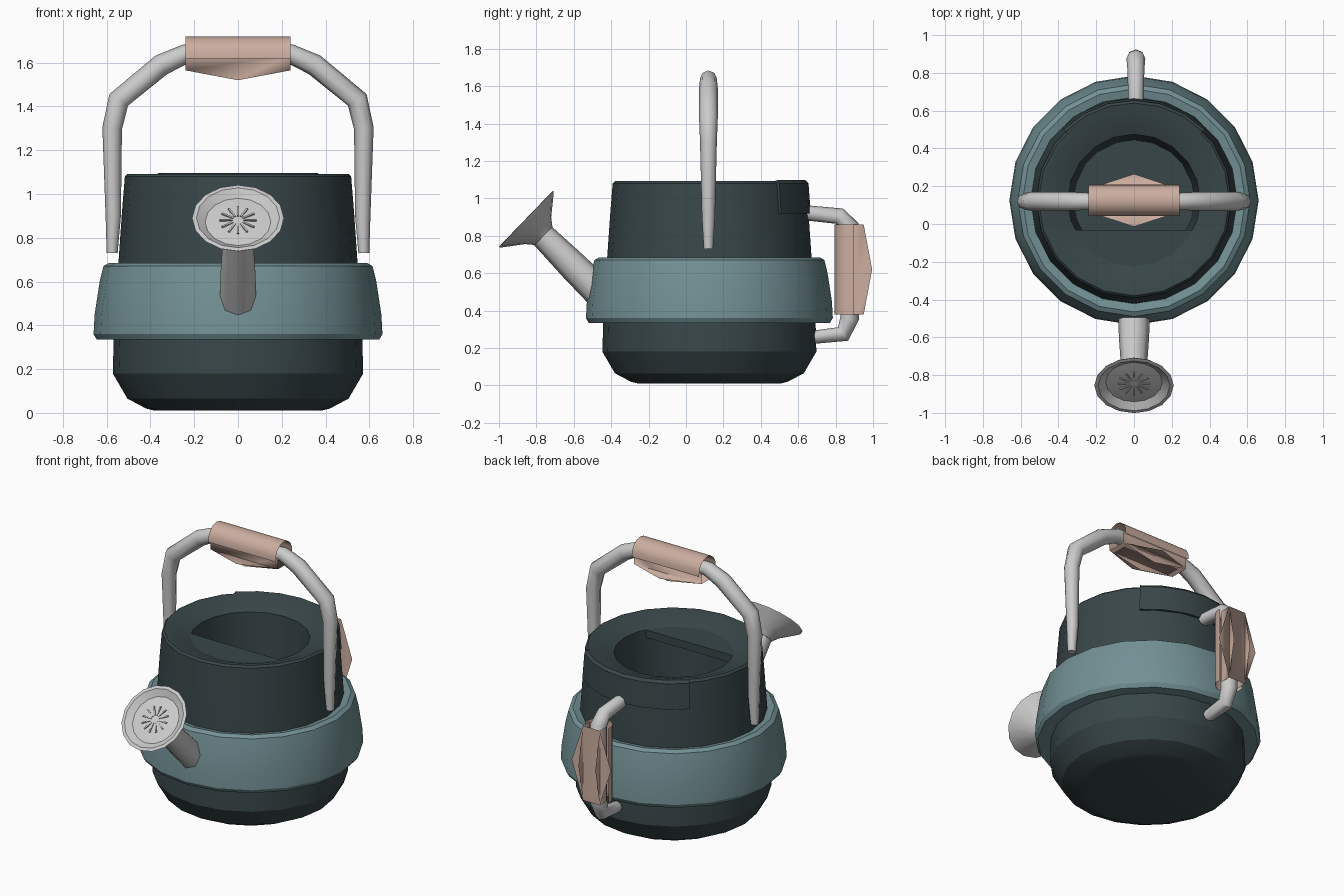
import bpy, bmesh, math
from mathutils import Matrix, Vector

if "Cube" in bpy.data.objects:
    bpy.data.objects.remove(bpy.data.objects["Cube"])

CY = 0.125  # body centre along y


def material(name, rgb):
    m = bpy.data.materials.new(name)
    m.diffuse_color = (*rgb, 1)
    m.use_nodes = True
    m.node_tree.nodes["Principled BSDF"].inputs["Base Color"].default_value = m.diffuse_color
    return m


DARK = material("dark_slate", (0.04, 0.062, 0.066))
TEAL = material("dusty_teal", (0.17, 0.28, 0.30))
PINK = material("pale_wood", (0.60, 0.42, 0.35))


def add_object(name, bm, mat=None, matrix=None, smooth=30):
    if matrix:
        bm.transform(matrix)
    me = bpy.data.meshes.new(name)
    bm.to_mesh(me)
    bm.free()
    ob = bpy.data.objects.new(name, me)
    bpy.context.collection.objects.link(ob)
    if mat:
        me.materials.append(mat)
    finish(ob, smooth)
    return ob


def finish(ob, smooth=30):
    bpy.ops.object.select_all(action='DESELECT')
    ob.select_set(True)
    bpy.context.view_layer.objects.active = ob
    bpy.ops.object.shade_smooth_by_angle(angle=math.radians(smooth))


def lathe(name, profile, mat=None, matrix=None, sides=20, arc=None, closed=False):
    """Spin (radius, height) points about z; arc = (start, end) for a partial turn."""
    bm = bmesh.new()
    a0, a1 = arc or (0, 2 * math.pi)
    pts = [bm.verts.new((r * math.cos(a0), r * math.sin(a0), z)) for r, z in profile]
    pairs = list(zip(pts, pts[1:])) + ([(pts[-1], pts[0])] if closed else [])
    edges = [bm.edges.new(p) for p in pairs]
    bmesh.ops.spin(bm, geom=pts + edges, cent=(0, 0, 0), axis=(0, 0, 1),
                   angle=a1 - a0, steps=sides)
    bmesh.ops.remove_doubles(bm, verts=bm.verts, dist=1e-4)
    if arc:
        bmesh.ops.holes_fill(bm, edges=bm.edges, sides=0)
    bmesh.ops.recalc_face_normals(bm, faces=bm.faces)
    return add_object(name, bm, mat, matrix)


def tube(name, path):
    """Tapered eight-sided tube through (x, y, z, radius) points."""
    cu = bpy.data.curves.new(name, 'CURVE')
    cu.dimensions = '3D'
    cu.bevel_depth, cu.bevel_resolution, cu.use_fill_caps = 1, 2, True
    sp = cu.splines.new('POLY')
    sp.points.add(len(path) - 1)
    for p, (x, y, z, r) in zip(sp.points, path):
        p.co, p.radius = (x, y, z, 1), r
    ob = bpy.data.objects.new(name, cu)
    bpy.context.collection.objects.link(ob)
    bpy.ops.object.select_all(action='DESELECT')
    ob.select_set(True)
    bpy.context.view_layer.objects.active = ob
    bpy.ops.object.convert(target='MESH')
    finish(bpy.context.object, 50)


def grip(name, matrix):
    """Split sleeve along local x: curled upper shell and peaked lower plates."""
    bm = bmesh.new()
    h, r = 0.24, 0.085

    def sheet(pts):
        bm.faces.new([bm.verts.new(p) for p in pts])

    ang = [math.radians(-10 + 25 * i) for i in range(9)]
    for a, b in zip(ang, ang[1:]):
        ya, za, yb, zb = (f(t) * r for t in (a, b) for f in (math.cos, math.sin))
        sheet([(-h, ya, za), (h, ya, za), (h, yb, zb), (-h, yb, zb)])
    # flat plate with side peaks
    sheet([(-h, -.06, -.07), (0, -.14, -.07), (h, -.06, -.07),
           (h, .06, -.07), (0, .14, -.07), (-h, .06, -.07)])
    # side plates with a downward peak
    for y in (-.06, .06):
        sheet([(-h, y, 0), (h, y, 0), (h, y, -.07), (0, y, -.115), (-h, y, -.07)])
    bmesh.ops.remove_doubles(bm, verts=bm.verts, dist=1e-4)
    add_object(name, bm, PINK, matrix)


at_body = Matrix.Translation((0, CY, 0))

# Body with sunken opening
lathe("can_body", [(0, .01), (.38, .01), (.42, .02), (.505, .065), (.572, .18), (.568, .335),
                   (.548, .66), (.53, .92), (.517, 1.08), (.505, 1.092), (.475, 1.09),
                   (.35, 1.04), (.32, .3), (0, .3)], DARK, at_body)

# Bulging middle band
lathe("middle_band", [(.55, .34), (.645, .335), (.66, .36), (.655, .45), (.632, .6),
                      (.615, .67), (.59, .685), (.53, .67)], TEAL, at_body, closed=True)

# Raised panel on the back of the rim
lathe("rear_rim_panel", [(.50, .92), (.542, .92), (.53, 1.08), (.515, 1.097), (.48, 1.09)],
      DARK, at_body, sides=6, arc=(math.radians(45), math.radians(135)), closed=True)

# Half cover over the front of the opening
bm = bmesh.new()
chord = math.asin(0.155 / 0.35)
rim = [math.pi + chord + (math.pi - 2 * chord) * i / 8 for i in range(9)]
face = bm.faces.new([bm.verts.new((.355 * math.cos(a), .355 * math.sin(a), 1.04)) for a in rim])
new = bmesh.ops.extrude_face_region(bm, geom=[face])["geom"]
bmesh.ops.translate(bm, vec=(0, 0, -.05), verts=[v for v in new if isinstance(v, bmesh.types.BMVert)])
bmesh.ops.recalc_face_normals(bm, faces=bm.faces)
add_object("half_cover", bm, DARK, at_body)

# Spout and sprinkler rose
tube("spout", [(0, -.44, .475, .085), (0, -.60, .635, .08), (0, -.77, .805, .068)])
to_rose = Matrix.Translation((0, -.855, .89)) @ Matrix.Rotation(math.radians(46), 4, 'X')
lathe("sprinkler_rose", [(0, -.13), (.068, -.13), (.10, -.09), (.20, -.012), (.21, 0), (.19, .002),
                         (.15, -.025), (0, -.012)], None, to_rose, sides=16)
bm = bmesh.new()
for i in range(12):
    a = i * math.pi / 6
    bmesh.ops.create_cube(bm, size=1, matrix=Matrix.Rotation(a, 4, 'Z')
                          @ Matrix.Translation((.055, 0, -.014)) @ Matrix.Diagonal((.06, .008, .008, 1)))
add_object("rose_slits", bm, None, to_rose)

# Top carrying handle, mirrored left and right
half = [(.575, .73, .025), (.57, .9, .035), (.575, 1.3, .045), (.545, 1.43, .05),
        (.35, 1.59, .05), (.24, 1.64, .045)]
tube("top_handle", [(-x, CY - .005, z, r) for x, z, r in half]
     + [(x, CY - .005, z, r) for x, z, r in reversed(half)])
grip("top_grip", Matrix.Translation((0, CY, 1.635)))

# Rear handle
tube("rear_handle", [(.01, .62, .925, .04), (.01, .82, .905, .045), (.01, .875, .85, .05),
                     (.01, .875, .36, .05), (.01, .84, .275, .045), (.01, .66, .255, .035)])
grip("rear_grip", Matrix.Translation((.01, .88, .62)) @ Matrix((
    (0, 1, 0, 0), (0, 0, -1, 0), (-1, 0, 0, 0), (0, 0, 0, 1))))
